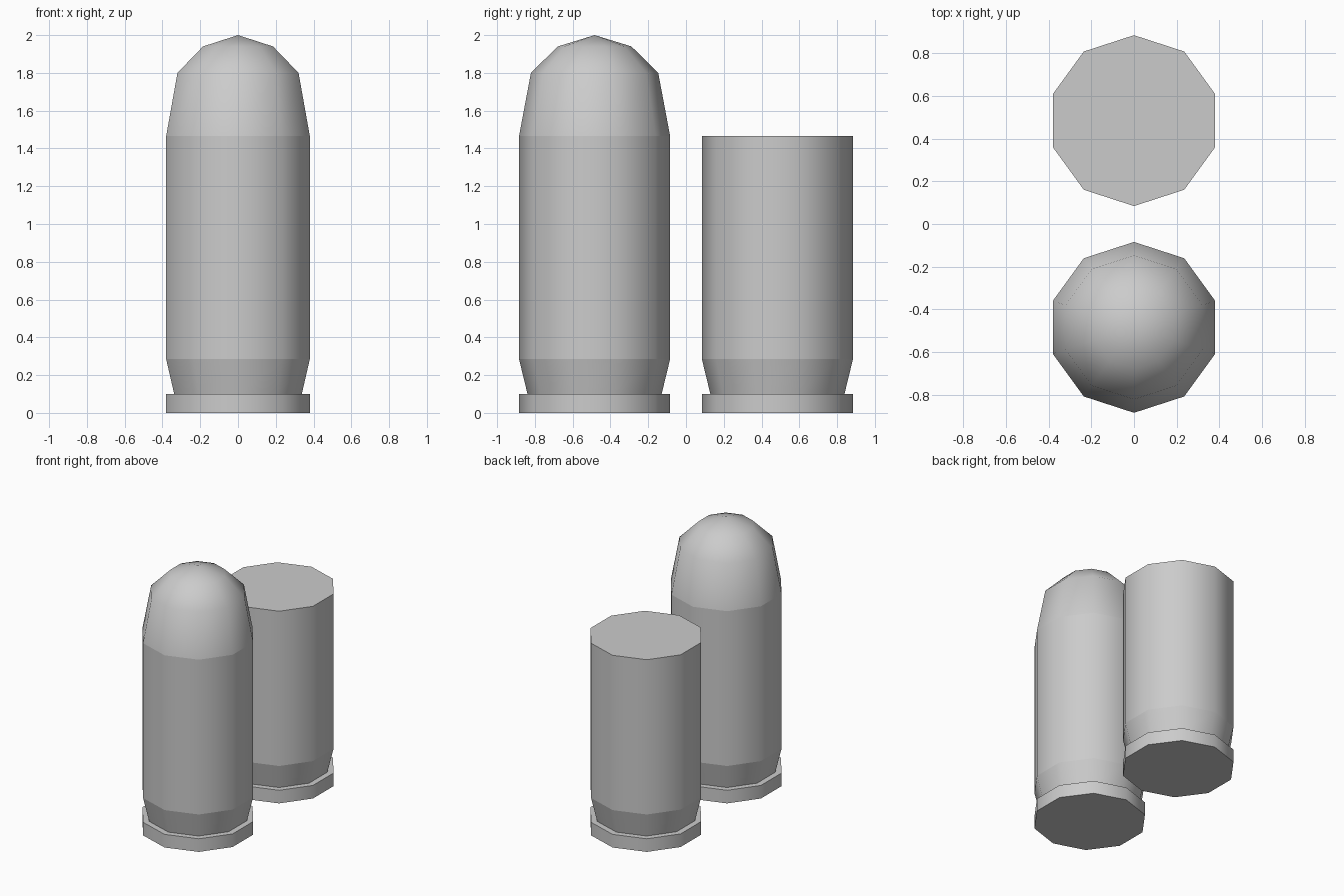
import bpy, bmesh, math

if "Cube" in bpy.data.objects:
    bpy.data.objects.remove(bpy.data.objects["Cube"])

SIDES = 10


def lathe(name, profile, y, cap_bottom=False, cap_top=False, sharp_rings=False):
    """Revolve (radius, z) points into a ten-sided shell; radius 0 gives an apex."""
    bm = bmesh.new()
    rings = []
    for r, z in profile:
        count = SIDES if r > 0 else 1
        rings.append([bm.verts.new((r * math.sin(math.tau * i / SIDES),
                                    -r * math.cos(math.tau * i / SIDES), z))
                      for i in range(count)])
    for low, high in zip(rings, rings[1:]):
        for i in range(SIDES):
            j = (i + 1) % SIDES
            if len(high) == 1:
                face = bm.faces.new((low[i], low[j], high[0]))
            else:
                face = bm.faces.new((low[i], low[j], high[j], high[i]))
            face.smooth = True
    if cap_bottom:
        bm.faces.new(rings[0][::-1])
    if cap_top:
        bm.faces.new(rings[-1])
    # Crisp edges around each ring, smooth shading around the sides
    if sharp_rings:
        for e in bm.edges:
            a, b = e.verts
            if abs(a.co.z - b.co.z) < 1e-5:
                e.smooth = False
    mesh = bpy.data.meshes.new(name)
    bm.to_mesh(mesh)
    bm.free()
    obj = bpy.data.objects.new(name, mesh)
    obj.location.y = y
    bpy.context.collection.objects.link(obj)
    return obj


# Rim, extractor groove, taper and straight wall
CASING = [(0.40, 0), (0.40, 0.10), (0.355, 0.10), (0.40, 0.285), (0.40, 1.465)]
# Rounded nose
TIP = [(0.40, 1.465), (0.337, 1.80), (0.195, 1.94), (0, 2.0)]

# Complete round at the front
lathe("loaded_casing", CASING, -0.484, cap_bottom=True, sharp_rings=True)
lathe("rounded_tip", TIP, -0.484)

# Casing alone at the back, closed by a flat top
lathe("spent_casing", CASING, 0.484, cap_bottom=True, cap_top=True, sharp_rings=True)
